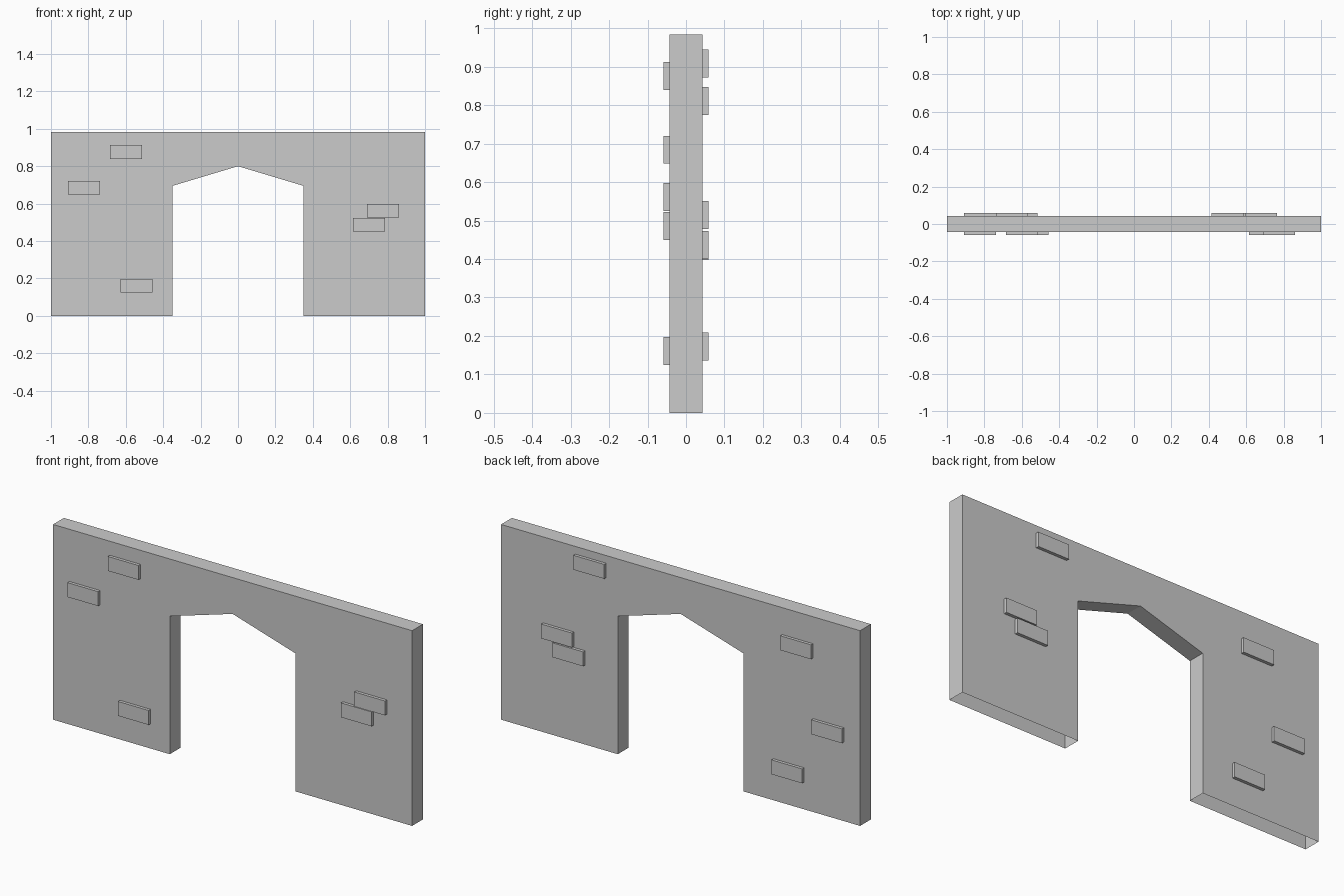
import bpy, bmesh
from mathutils import Matrix, Vector

if "Cube" in bpy.data.objects:
    bpy.data.objects.remove(bpy.data.objects["Cube"])

HALF_T = 0.043                          # half wall thickness
OUT = 0.0585                            # outer face of the raised bricks
BRICK_W, BRICK_H = 0.171, 0.0725


def finish(bm, name):
    mesh = bpy.data.meshes.new(name)
    bm.to_mesh(mesh)
    bm.free()
    obj = bpy.data.objects.new(name, mesh)
    bpy.context.collection.objects.link(obj)
    return obj


# Wall with a gable-headed doorway: half outline mirrored, then extruded
right = [(0.35, 0.695), (0.35, 0), (1, 0), (1, 0.983)]
left = [(-x, z) for x, z in reversed(right)]
outline = [(0, 0.80)] + right + left
bm = bmesh.new()
face = bm.faces.new([bm.verts.new((x, -HALF_T, z)) for x, z in outline])
ext = bmesh.ops.extrude_face_region(bm, geom=[face], use_keep_orig=True)
verts = [g for g in ext["geom"] if isinstance(g, bmesh.types.BMVert)]
bmesh.ops.translate(bm, verts=verts, vec=(0, 2 * HALF_T, 0))
bmesh.ops.recalc_face_normals(bm, faces=bm.faces[:])
# The feet of the wall are open underneath
feet = [f for f in bm.faces if all(v.co.z < 1e-5 for v in f.verts)]
bmesh.ops.delete(bm, geom=feet, context='FACES_ONLY')
finish(bm, "wall")


# Raised bricks, given by centre (x, z) on each face
def bricks(name, side, centres):
    depth = OUT - HALF_T
    for i, (x, z) in enumerate(centres, 1):
        bm = bmesh.new()
        place = Matrix.Translation(Vector((x, side * (HALF_T + depth / 2), z)))
        size = Matrix.Diagonal((BRICK_W, depth, BRICK_H, 1))
        bmesh.ops.create_cube(bm, size=1, matrix=place @ size)
        finish(bm, f"{name}_{i}")


bricks("front_brick", -1, [(-0.599, 0.876), (-0.824, 0.684), (-0.542, 0.161),
                           (0.774, 0.561), (0.70, 0.486)])
bricks("back_brick", 1, [(0.50, 0.908), (0.68, 0.514), (0.618, 0.436),
                         (-0.652, 0.811), (-0.824, 0.434), (-0.602, 0.173)])
